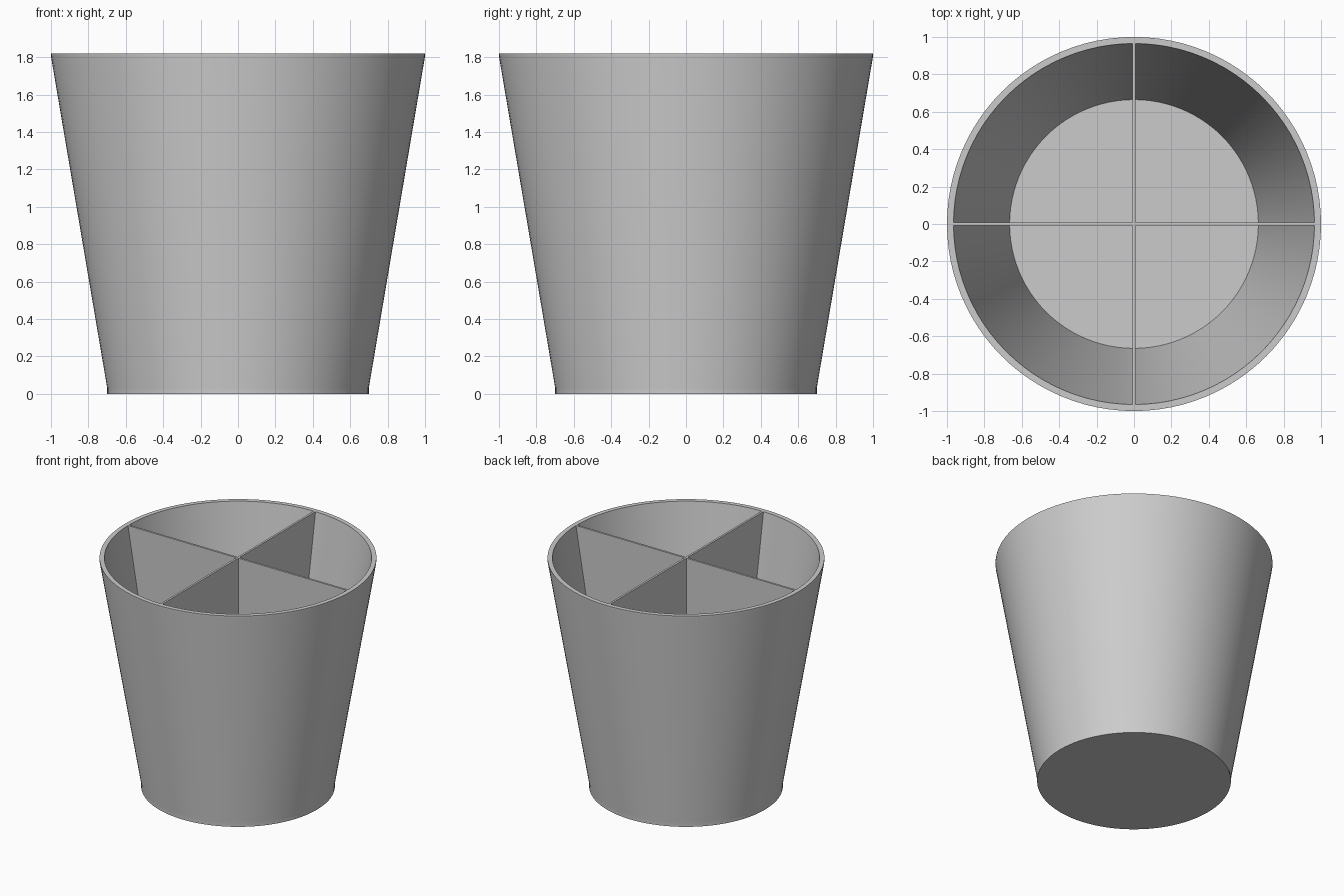
import bpy, bmesh, math
from mathutils import Matrix

cube = bpy.data.objects.get("Cube")
if cube:
    bpy.data.objects.remove(cube)

HEIGHT, FLOOR = 1.82, 0.035
R_TOP, R_BASE, WALL = 1.0, 0.70, 0.035

grey = bpy.data.materials.new("light_grey")
grey.use_nodes = True
colour = (0.6, 0.6, 0.6, 1)
grey.diffuse_color = colour
grey.node_tree.nodes["Principled BSDF"].inputs["Base Color"].default_value = colour


def add_object(name, bm):
    bmesh.ops.recalc_face_normals(bm, faces=bm.faces)
    mesh = bpy.data.meshes.new(name)
    bm.to_mesh(mesh)
    bm.free()
    obj = bpy.data.objects.new(name, mesh)
    mesh.materials.append(grey)
    bpy.context.collection.objects.link(obj)
    return obj


# Tapered cup: one profile spun around z
profile = [(0, 0), (R_BASE, 0), (R_BASE, FLOOR), (R_TOP, HEIGHT - 0.015), (R_TOP, HEIGHT),
           (R_TOP - WALL, HEIGHT), (R_BASE - WALL, FLOOR), (0, FLOOR)]
bm = bmesh.new()
verts = [bm.verts.new((r, 0, z)) for r, z in profile]
edges = [bm.edges.new(pair) for pair in zip(verts, verts[1:])]
bmesh.ops.spin(bm, geom=verts + edges, cent=(0, 0, 0), axis=(0, 0, 1),
               angle=math.tau, steps=96, use_duplicate=False)
bmesh.ops.remove_doubles(bm, verts=bm.verts, dist=0.0001)
cup = add_object("cup", bm)
bpy.context.view_layer.objects.active = cup
cup.select_set(True)
bpy.ops.object.shade_smooth_by_angle(angle=math.radians(30))
cup.select_set(False)

# Cross dividers: thin trapezoid plates whose ends sink into the wall
THICK = 0.016
low, high = R_BASE - WALL / 2, R_TOP - WALL / 2
for name, turn in (("side_to_side_divider", 0), ("front_to_back_divider", math.pi / 2)):
    bm = bmesh.new()
    outline = [(-low, FLOOR - 0.005), (low, FLOOR - 0.005), (high, HEIGHT), (-high, HEIGHT)]
    face = bm.faces.new([bm.verts.new((x, -THICK / 2, z)) for x, z in outline])
    plate = bmesh.ops.extrude_face_region(bm, geom=[face])["geom"]
    bmesh.ops.translate(bm, vec=(0, THICK, 0),
                        verts=[v for v in plate if isinstance(v, bmesh.types.BMVert)])
    bmesh.ops.rotate(bm, verts=bm.verts, cent=(0, 0, 0), matrix=Matrix.Rotation(turn, 3, 'Z'))
    add_object(name, bm)
